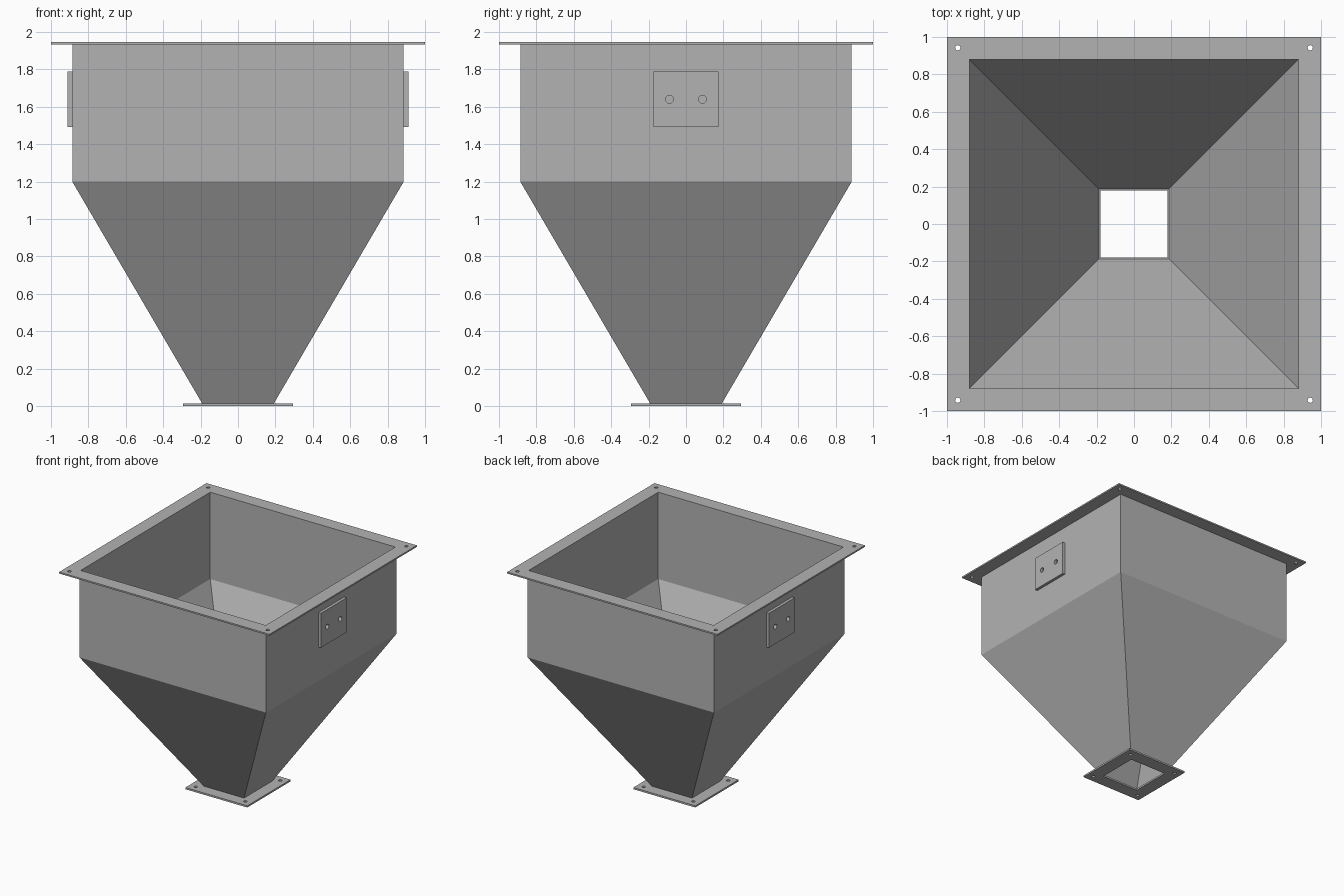
import bpy, bmesh, math
from mathutils import Matrix

cube = bpy.data.objects.get("Cube")
if cube:
    bpy.data.objects.remove(cube, do_unlink=True)

# Single bare-metal colour
steel = bpy.data.materials.new("grey steel")
steel.use_nodes = True
GREY = (0.45, 0.45, 0.45, 1)
steel.diffuse_color = GREY
steel.node_tree.nodes["Principled BSDF"].inputs["Base Color"].default_value = GREY


def square(rx, ry):
    return [(-rx, -ry), (rx, -ry), (rx, ry), (-rx, ry)]


def circle(cx, cy, r, n=24):
    return [(cx + r * math.cos(math.tau * i / n), cy + r * math.sin(math.tau * i / n))
            for i in range(n)]


def add_mesh(name, bm):
    bmesh.ops.recalc_face_normals(bm, faces=bm.faces)
    mesh = bpy.data.meshes.new(name)
    bm.to_mesh(mesh)
    bm.free()
    mesh.materials.append(steel)
    obj = bpy.data.objects.new(name, mesh)
    bpy.context.collection.objects.link(obj)
    return obj


def plate(name, loops, thickness, matrix):
    """Flat plate from an outline and its hole loops, centred on its thickness."""
    curve = bpy.data.curves.new(name, "CURVE")
    curve.dimensions = "2D"
    curve.fill_mode = "BOTH"
    curve.extrude = thickness / 2
    for loop in loops:
        spline = curve.splines.new("POLY")
        spline.points.add(len(loop) - 1)
        for point, (x, y) in zip(spline.points, loop):
            point.co = (x, y, 0, 1)
        spline.use_cyclic_u = True
    temp = bpy.data.objects.new(name + " outline", curve)
    bpy.context.collection.objects.link(temp)
    bpy.context.view_layer.update()
    graph = bpy.context.evaluated_depsgraph_get()
    mesh = bpy.data.meshes.new_from_object(temp.evaluated_get(graph))
    bm = bmesh.new()
    bm.from_mesh(mesh)
    bpy.data.objects.remove(temp, do_unlink=True)
    bpy.data.curves.remove(curve)
    bpy.data.meshes.remove(mesh)
    bmesh.ops.remove_doubles(bm, verts=bm.verts, dist=0.0001)
    bmesh.ops.transform(bm, matrix=matrix, verts=bm.verts)
    for face in bm.faces:
        face.smooth = False
        face.material_index = 0
    return add_mesh(name, bm)


def flange(name, outer, inner, bolt, radius, bottom, top):
    holes = [circle(x, y, radius) for x, y in square(bolt, bolt)]
    return plate(name, [square(outer, outer), square(inner, inner)] + holes,
                 top - bottom, Matrix.Translation((0, 0, (bottom + top) / 2)))


# Sheet-metal hopper: outer skin up, over the rim, inner skin back down
profile = [(0.184, 0.001), (0.886, 1.2), (0.886, 1.946),
           (0.88, 1.946), (0.88, 1.201), (0.178, 0.001)]
bm = bmesh.new()
rings = [[bm.verts.new((x, y, z)) for x, y in square(r, r)] for r, z in profile]
for a, b in zip(rings, rings[1:] + rings[:1]):
    for i in range(4):
        j = (i + 1) % 4
        bm.faces.new((a[i], a[j], b[j], b[i]))
add_mesh("hopper_shell", bm)

# Bolted flanges
flange("top_flange", 1.0, 0.88, 0.942, 0.014, 1.934, 1.947)
flange("outlet_flange", 0.294, 0.178, 0.236, 0.014, 0.0, 0.015)

# Drilled mounting plates on both sides
for side, label in ((1, "left"), (-1, "right")):
    turn = Matrix.Rotation(math.pi / 2, 4, "Z") @ Matrix.Rotation(math.pi / 2, 4, "X")
    place = Matrix.Translation((side * 0.898, 0, 1.64)) @ turn
    loops = [square(0.175, 0.148)] + [circle(s * 0.088, 0, 0.021) for s in (-1, 1)]
    plate(label + "_mounting_plate", loops, 0.025, place)
